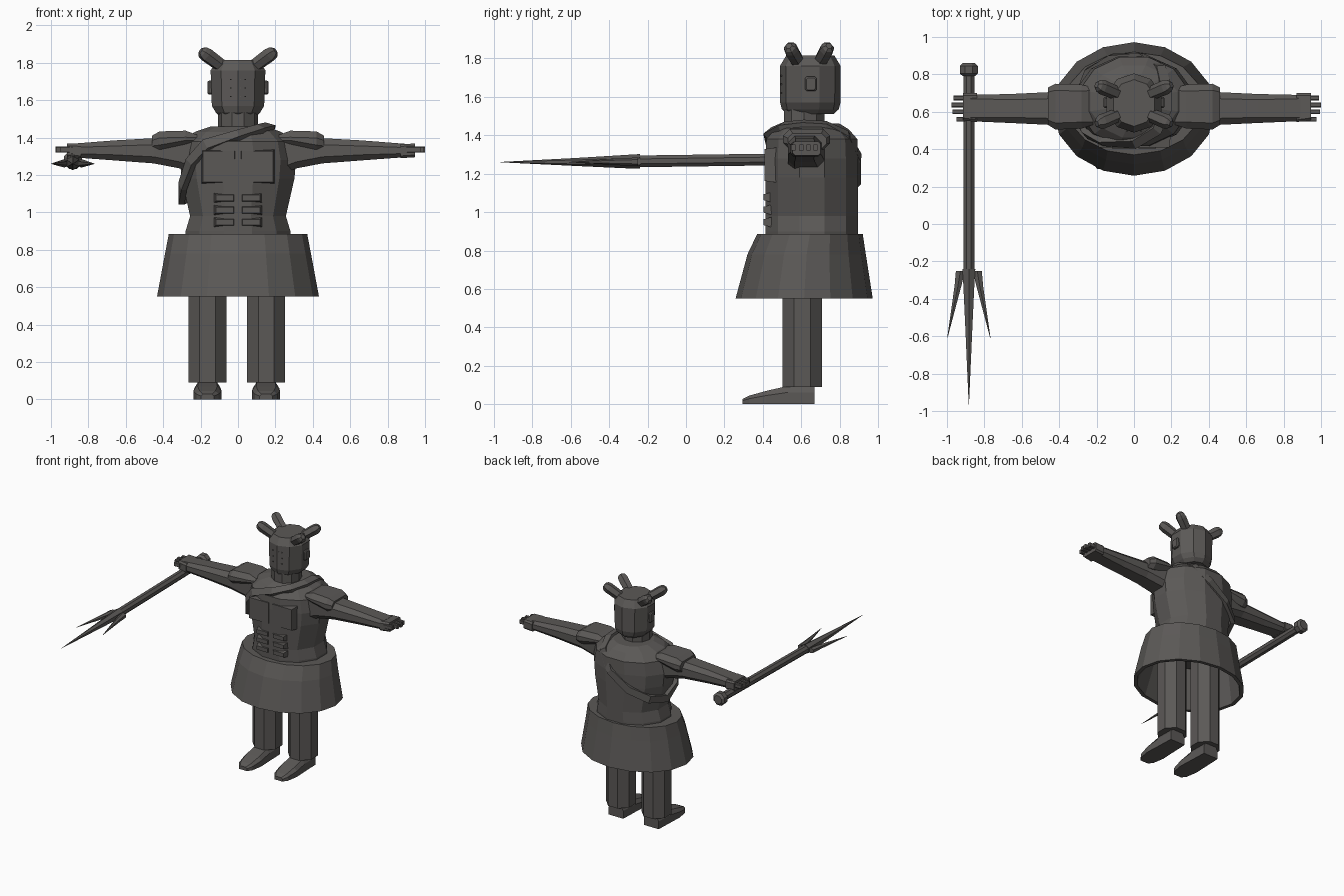
import bpy, math
from mathutils import Vector

mat = bpy.data.materials.new("dark_grey")
mat.diffuse_color = (0.105, 0.099, 0.094, 1)

X, Y, Z = Vector((1, 0, 0)), Vector((0, 1, 0)), Vector((0, 0, 1))


def ring(c, u, v, ru, rv, n, turn=0.0):
    """Polygon of n points round c in the plane u, v."""
    return [Vector(c) + u * ru * math.cos(a) + v * rv * math.sin(a)
            for a in (2 * math.pi * (i + turn) / n for i in range(n))]


def loft(name, rings, loop=False, mirror=False):
    """Join rings of points into a closed flat-shaded body."""
    n, m = len(rings[0]), len(rings)
    pts = [p for r in rings for p in r]
    faces = []
    for k in range(m if loop else m - 1):
        a, b = k * n, (k + 1) % m * n
        faces += [(a + i, a + (i + 1) % n, b + (i + 1) % n, b + i) for i in range(n)]
    if not loop:
        faces += [tuple(range(n))[::-1], tuple(range((m - 1) * n, m * n))]
    me = bpy.data.meshes.new(name)
    me.from_pydata(pts, [], faces)
    import bmesh
    bm = bmesh.new()
    bm.from_mesh(me)
    bmesh.ops.recalc_face_normals(bm, faces=bm.faces)
    bm.to_mesh(me)
    bm.free()
    me.materials.append(mat)
    ob = bpy.data.objects.new(name, me)
    bpy.context.collection.objects.link(ob)
    if mirror:
        ob.modifiers.new("mirror", 'MIRROR')
    return ob


def rect(x, y0, y1, z0, z1, ch=0.0):
    """Chamfered rectangle across the x axis."""
    pts = [(y0 + ch, z0), (y1 - ch, z0), (y1, z0 + ch), (y1, z1 - ch),
           (y1 - ch, z1), (y0 + ch, z1), (y0, z1 - ch), (y0, z0 + ch)]
    return [Vector((x, a, b)) for a, b in pts]


def box(name, x0, x1, y0, y1, z0, z1, inset=0.0, mirror=False):
    """Box whose front (-y) face may be inset."""
    def f(y, i):
        return [Vector((x, y, z)) for x, z in ((x0 + i, z0 + i), (x1 - i, z0 + i),
                                               (x1 - i, z1 - i), (x0 + i, z1 - i))]
    return loft(name, [f(y0, inset), f(y1, 0)], mirror=mirror)


def level(z, cy, rx, ry, n, turn=0.0):
    return ring((0, cy, z), X, Y, rx, ry, n, turn)


# Torso
loft("torso", [level(z, 0.655, rx, ry, 12, 0.5) for z, rx, ry in (
    (0.82, 0.29, 0.25), (0.90, 0.29, 0.25), (0.98, 0.265, 0.25), (1.18, 0.312, 0.25),
    (1.28, 0.322, 0.25), (1.38, 0.30, 0.245), (1.43, 0.24, 0.20), (1.46, 0.15, 0.15))])

# Skirt, hollow underneath
loft("skirt", [level(*r, 16) for r in (
    (0.885, 0.645, 0.37, 0.275), (0.78, 0.628, 0.39, 0.308), (0.55, 0.615, 0.433, 0.357),
    (0.55, 0.615, 0.405, 0.33), (0.86, 0.645, 0.34, 0.25))])

# Chest and stomach muscles
box("chest_plate", 0.006, 0.2, 0.409, 0.5, 1.15, 1.34, 0.012, True)
for i, z in enumerate((0.92, 0.985, 1.05)):
    box(f"stomach_muscle_{i}", 0.012, 0.13, 0.404, 0.45, z, z + 0.055, 0.012, True)

# Legs and feet
for side, x in (("left", 0.15), ("right", -0.163)):
    loft(side + "_leg", [ring((x, 0.605, z), X, Y, 0.109, 0.112, 8, 0.5) for z in (0.09, 0.87)])
    loft(side + "_foot", [
        [Vector((x + s * w, y, z)) for s, z in ((-1, 0), (1, 0), (1, h * 0.65),
                                                (0.7, h), (-0.7, h), (-1, h * 0.65))]
        for y, h, w in ((0.67, 0.095, 0.065), (0.53, 0.095, 0.07), (0.42, 0.07, 0.075),
                        (0.33, 0.045, 0.06), (0.295, 0.028, 0.035))])

# Neck and head
loft("neck", [level(z, 0.615, 0.108, 0.11, 10) for z in (1.42, 1.54)])
loft("head", [level(z, 0.647, rx, ry, 10, 0.5) for z, rx, ry in (
    (1.51, 0.10, 0.12), (1.535, 0.125, 0.148), (1.57, 0.147, 0.157),
    (1.76, 0.154, 0.158), (1.815, 0.115, 0.125))])
for s in (-1, 1):
    ear = [rect(s * x, 0.65 - w, 0.65 + w, 1.63 + i, 1.705 - i, 0.008)
           for x, w, i in ((0.13, 0.03, 0), (0.155, 0.03, 0), (0.162, 0.024, 0.006))]
    loft("ear", ear)
    # Four blunt horns on the crown
    for t in (-1, 1):
        d = Vector((s * 0.76, t * 0.32, 0.56)).normalized()
        u = d.cross(Z).normalized()
        v = d.cross(u)
        base = Vector((s * 0.07, 0.64 + t * 0.05, 1.77))
        loft("horn", [ring(base + d * k, u, v, r, r, 6) for k, r in (
            (0, 0.036), (0.13, 0.04), (0.155, 0.034), (0.17, 0.018))])

# Face pinholes
for i in range(4):
    for k in range(3):
        x, z = (i - 1.5) * 0.026, 1.62 + k * 0.045
        box("face_hole", x - 0.003, x + 0.003, 0.493, 0.5, z - 0.003, z + 0.003)

# Arms, shoulder guards, hands
for s, side in ((1, "left"), (-1, "right")):
    loft(side + "_arm", [rect(s * x, *r) for x, *r in (
        (0.22, 0.53, 0.73, 1.20, 1.41, 0.035), (0.31, 0.53, 0.72, 1.235, 1.41, 0.035),
        (0.45, 0.53, 0.705, 1.262, 1.397, 0.035), (0.66, 0.54, 0.695, 1.278, 1.385, 0.03),
        (0.89, 0.55, 0.69, 1.295, 1.367, 0.02))])
    loft(side + "_shoulder_guard", [rect(s * x, *r) for x, *r in (
        (0.22, 0.53, 0.73, 1.37, 1.415, 0.015), (0.28, 0.51, 0.745, 1.35, 1.437, 0.035),
        (0.42, 0.505, 0.75, 1.325, 1.433, 0.035), (0.46, 0.53, 0.73, 1.33, 1.41, 0.025))])
    hx = 0.87 if s > 0 else 0.84
    loft(side + "_hand", [rect(s * x, *r) for x, *r in (
        (hx, 0.545, 0.70, 1.29, 1.365, 0.012), (hx + 0.075, 0.555, 0.70, 1.295, 1.368, 0.012))])
    for i, (y, tip) in enumerate(((0.56, 0.975), (0.60, 0.995), (0.637, 1.0), (0.674, 0.99))):
        tip -= 0 if s > 0 else 0.025
        loft(f"{side}_finger_{i}", [rect(s * x, y - 0.013, y + 0.013, 1.32, 1.352, 0.004)
                                    for x in (0.9, tip)])

# Sash over the shoulder and round the back
path = [(0.17, 0.61, 1.462), (0.12, 0.50, 1.45), (0.0, 0.43, 1.415), (-0.17, 0.437, 1.365),
        (-0.255, 0.48, 1.27), (-0.30, 0.55, 1.14), (-0.305, 0.68, 1.07), (-0.25, 0.82, 1.10),
        (-0.12, 0.895, 1.17), (0.04, 0.90, 1.28), (0.14, 0.84, 1.40), (0.17, 0.73, 1.455)]
path = [Vector(p) for p in path]
bands = []
for i, p in enumerate(path):
    along = (path[(i + 1) % len(path)] - path[i - 1]).normalized()
    out = Vector((p.x * 0.8, p.y - 0.655, 0.5 * max(0, (p.z - 1.36) / 0.1))).normalized()
    side = along.cross(out).normalized()
    bands.append([p + side * a * 0.028 + out * b for a, b in
                  ((-1, -0.02), (1, -0.02), (1, 0.012), (-1, 0.012))])
loft("sash", bands, loop=True)


# Trident held under the right hand, pointing forward
def bar(name, stations, n=8):
    loft(name, [ring((x, y, z), X, Z, rx, rz, n, 0.5) for x, y, z, rx, rz in stations])


gx = -0.883
bar("trident_shaft", [(gx, 0.82, 1.28, 0.032, 0.033), (gx, 0.4, 1.273, 0.032, 0.033),
                      (gx, -0.25, 1.264, 0.032, 0.033)])
bar("trident_pommel", [(gx, y, 1.28, r, r) for y, r in
                       ((0.79, 0.035), (0.805, 0.052), (0.845, 0.052), (0.86, 0.035))])
bar("middle_prong", [(gx, -0.24, 1.264, 0.04, 0.038), (gx, -0.29, 1.263, 0.036, 0.036),
                     (gx, -0.55, 1.261, 0.022, 0.022), (gx, -0.965, 1.26, 0.001, 0.001)], 6)
for s in (-1, 1):
    bar("side_prong", [(gx + s * 0.045, -0.25, 1.262, 0.028, 0.022),
                       (gx + s * 0.058, -0.33, 1.262, 0.021, 0.019),
                       (gx + s * 0.115, -0.61, 1.26, 0.001, 0.001)], 6)
